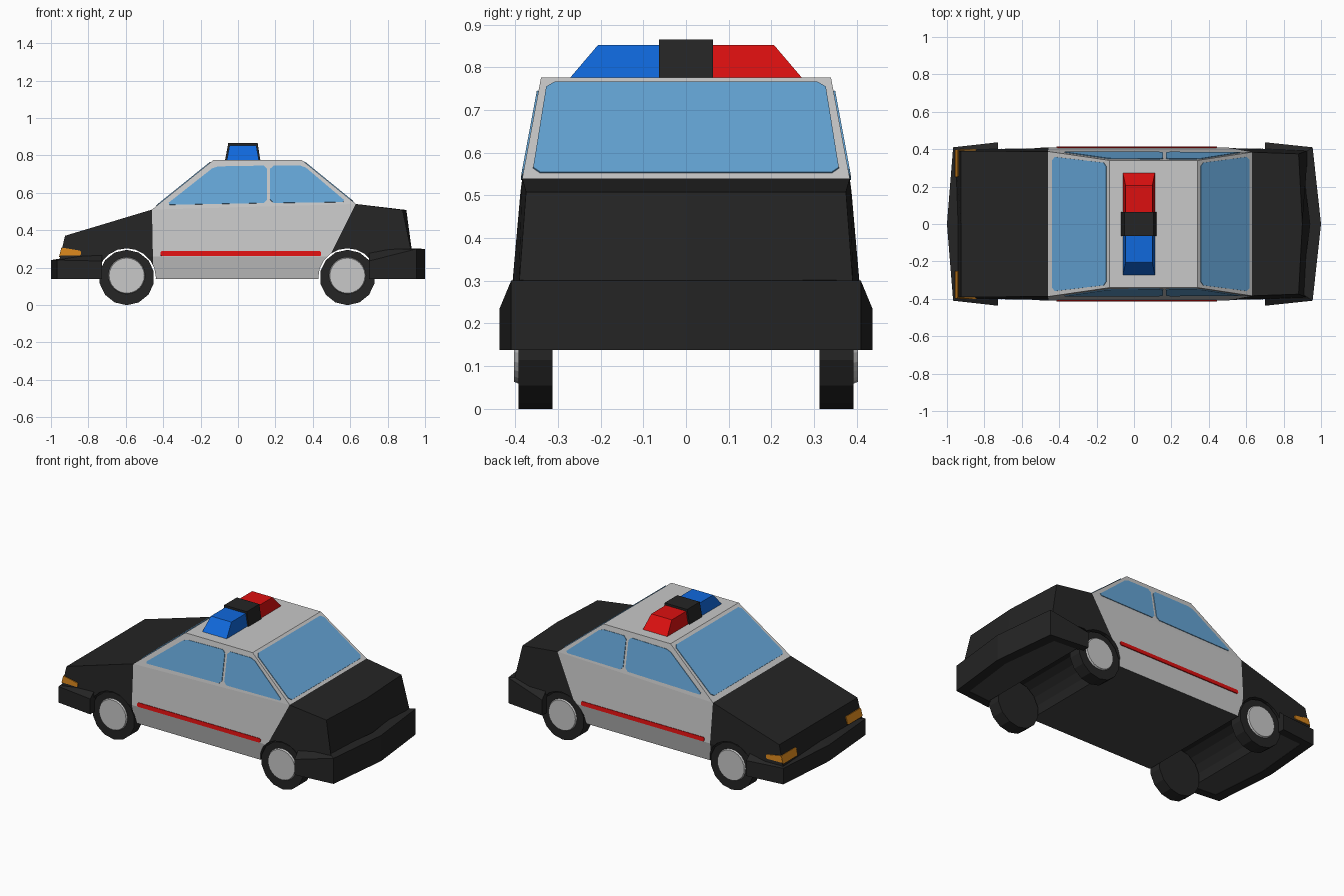
import bpy, bmesh, math
from mathutils import Vector, Matrix

if "Cube" in bpy.data.objects:
    bpy.data.objects.remove(bpy.data.objects["Cube"])

def material(name, r, g, b):
    m = bpy.data.materials.new(name)
    m.diffuse_color = (r, g, b, 1)
    m.use_nodes = True
    m.node_tree.nodes["Principled BSDF"].inputs["Base Color"].default_value = m.diffuse_color
    return m

BLACK = material("black paint", .018, .018, .018)
WHITE = material("pale grey paint", .58, .58, .58)
GLASS = material("window blue", .13, .38, .68)
RED = material("red", .72, .005, .005)
BLUE = material("blue", .005, .14, .72)
ORANGE = material("orange", .68, .24, .012)
UNDER = material("underbody grey", .06, .06, .06)

def build(name, verts, faces, *mats):
    me = bpy.data.meshes.new(name)
    me.from_pydata([tuple(v) for v in verts], [], faces)
    for m in mats:
        me.materials.append(m)
    bm = bmesh.new()
    bm.from_mesh(me)
    bmesh.ops.recalc_face_normals(bm, faces=bm.faces)
    bm.to_mesh(me)
    bm.free()
    ob = bpy.data.objects.new(name, me)
    bpy.context.collection.objects.link(ob)
    return ob

def plate(name, pts, mat, outward, cut=.018, lift=.004):
    """Thin panel with clipped corners, raised along its own normal."""
    pts = [Vector(p) for p in pts]
    n = len(pts)
    poly = []
    for i, p in enumerate(pts):
        for q in (pts[i - 1], pts[(i + 1) % n]):
            poly.append(p + (q - p).normalized() * cut)
    nor = (pts[1] - pts[0]).cross(pts[2] - pts[0]).normalized()
    if nor.dot(Vector(outward)) < 0:
        nor.negate()
    k = len(poly)
    verts = [p - nor * .003 for p in poly] + [p + nor * lift for p in poly]
    faces = [list(range(k)), list(range(k, 2 * k))]
    faces += [[i, (i + 1) % k, k + (i + 1) % k, k + i] for i in range(k)]
    return build(name, verts, faces, mat)

def cylinder(name, x, y, z, r, r2, depth, sides, mat):
    me = bpy.data.meshes.new(name)
    bm = bmesh.new()
    sign = -1 if y < 0 else 1
    mtx = Matrix.Translation((x, y, z)) @ Matrix.Rotation(-sign * math.pi / 2, 4, 'X')
    bmesh.ops.create_cone(bm, cap_ends=True, segments=sides, radius1=r, radius2=r2,
                          depth=depth, matrix=mtx)
    bm.to_mesh(me)
    bm.free()
    me.materials.append(mat)
    ob = bpy.data.objects.new(name, me)
    bpy.context.collection.objects.link(ob)
    return ob

def frustum(name, bottom, top, mat, base=True):
    faces = [[i, (i + 1) % 4, 4 + (i + 1) % 4, 4 + i] for i in range(4)] + [[4, 5, 6, 7]]
    if base:
        faces.append([0, 1, 2, 3])
    return build(name, list(bottom) + list(top), faces, mat)

def rect(x0, x1, y0, y1, z):
    return [(x0, y0, z), (x1, y0, z), (x1, y1, z), (x0, y1, z)]

# Lower body: stations of (x, y, z) for sill, crease and belt, plus bow at the centre
stations = [
    ((-.955, .385, .14), (-.955, .395, .24), (-.925, .39, .37), 0),
    ((-.45, .385, .14), (-.455, .41, .26), (-.46, .388, .51), 0),
    ((.44, .385, .14), (.49, .41, .26), (.63, .384, .54), 0),
    ((.93, .385, .14), (.93, .393, .27), (.88, .375, .508), .02)]
verts, faces = [], []
for s, c, t, bow in stations:
    verts += [(s[0] + bow, 0, s[2]), s, c, t, (t[0] + bow, 0, t[2])]
    verts += [(p[0], -p[1], p[2]) for p in (t, c, s)]
for k in range(3):
    for i in range(8):
        j = (i + 1) % 8
        faces.append([8 * k + i, 8 * k + j, 8 * k + 8 + j, 8 * k + 8 + i])
for o in (0, 24):
    faces += [[o, o + 1, o + 2, o + 3, o + 4], [o, o + 4, o + 5, o + 6, o + 7]]
body = build("body", verts, faces, BLACK, WHITE, UNDER)
for k in range(3):
    for i in range(8):
        body.data.polygons[8 * k + i].material_index = 2 if i in (0, 7) else (1 if k == 1 else 0)

# Wheel wells cut right across the body
WHEEL_X = (-.595, .585)
for x in WHEEL_X:
    cutter = cylinder("wheel_well_cutter", x, 0, .147, .156, .156, 1.2, 20, BLACK)
    mod = body.modifiers.new("well", 'BOOLEAN')
    mod.object, mod.operation, mod.solver = cutter, 'DIFFERENCE', 'EXACT'
    cutter.hide_render = True
    cutter.hide_viewport = True
bpy.context.view_layer.update()
cut = bpy.data.meshes.new_from_object(body.evaluated_get(bpy.context.evaluated_depsgraph_get()))
body.modifiers.clear()
body.data = cut
for ob in [o for o in bpy.data.objects if o.name.startswith("wheel_well_cutter")]:
    bpy.data.objects.remove(ob)

# Cabin
frustum("cabin",
        [(-.46, -.388, .51), (.63, -.384, .54), (.63, .384, .54), (-.46, .388, .51)],
        rect(-.13, .34, -.34, .34, .776), WHITE, base=False)

# Windscreen and rear window
def screen(name, x_low, x_high, z_of, out):
    pts = [(x_low, -.36, z_of(x_low)), (x_low, .36, z_of(x_low)),
           (x_high, .326, z_of(x_high)), (x_high, -.326, z_of(x_high))]
    plate(name, pts, GLASS, out)

screen("windscreen", -.435, -.147, lambda x: .51 + (x + .46) * .806, (-1, 0, 1))
screen("rear_window", .615, .355, lambda x: .776 - (x - .34) * .814, (1, 0, 1))

# Side windows, door stripes and corner lights on both sides
def on_side(x, z, s):
    low = .51 + (x + .46) * .0275
    y_low = .388 - (x + .46) * .0037
    return (x, s * (y_low - (y_low - .34) * (z - low) / (.776 - low)), z)

for s, side in ((-1, "near"), (1, "far")):
    out = (0, s, 0)
    plate("front_window_" + side,
          [on_side(x, z, s) for x, z in ((-.385, .535), (.155, .545), (.155, .745), (-.125, .74))],
          GLASS, out)
    plate("back_window_" + side,
          [on_side(x, z, s) for x, z in ((.172, .545), (.58, .55), (.35, .745), (.172, .745))],
          GLASS, out)
    plate("stripe_" + side, [(-.415, s * .411, .262), (.445, s * .411, .262),
                             (.445, s * .408, .287), (-.415, s * .408, .287)], RED, out, cut=.006)
    plate("front_light_" + side, [(-.953, s * .25, .257), (-.953, s * .397, .257),
                                  (-.940, s * .397, .307), (-.940, s * .25, .307)],
          ORANGE, (-1, 0, 0), cut=.006)
    plate("corner_light_" + side, [(-.952, s * .395, .265), (-.84, s * .3985, .265),
                                   (-.84, s * .3965, .29), (-.942, s * .393, .307)],
          ORANGE, out, cut=.006)

# Wrap-around bumpers: section of outer bottom, outer top, inner top, inner bottom
def bumper(name, d, x_start, x_corner, tops, rise):
    half = [(x_start, .437, .385), (x_corner, .41, .37), (1.0, 0, 0)]
    path = [(x, y, yi, t) for (x, y, yi), t in zip(half, tops)]
    path += [(x, -y, -yi, t) for x, y, yi, t in reversed(path[:2])]
    verts, faces = [], []
    for i, (x, y, yi, t) in enumerate(path):
        xi = x if i in (0, 4) else x - .06
        r = rise[0] if i in (0, 4) else rise[1]
        verts += [(d * x, y, .138), (d * x, y, t), (d * xi, yi, t + r), (d * xi, yi, .138)]
    for k in range(4):
        for i in range(4):
            j = (i + 1) % 4
            faces.append([4 * k + i, 4 * k + j, 4 * k + 4 + j, 4 * k + 4 + i])
    faces += [[0, 1, 2, 3], [16, 17, 18, 19]]
    build(name, verts, faces, BLACK)

bumper("front_bumper", -1, .727, .967, (.235, .24, .24), (.045, .01))
bumper("rear_bumper", 1, .70, .955, (.235, .30, .30), (.06, .002))

# Wheels with pale hubs
for x in WHEEL_X:
    for s in (-1, 1):
        cylinder("tyre", x, s * .353, .147, .148, .148, .08, 14, BLACK)
        cylinder("hub", x, s * .396, .157, .1, .094, .014, 24, WHITE)

# Roof light bar
frustum("light_bar_centre", rect(-.07, .12, -.063, .063, .77), rect(-.052, .105, -.063, .063, .866), BLACK)
for s, name, mat in ((-1, "blue_light", BLUE), (1, "red_light", RED)):
    frustum(name, rect(-.06, .112, s * .06, s * .275, .772),
            rect(-.045, .098, s * .06, s * .206, .853), mat)
